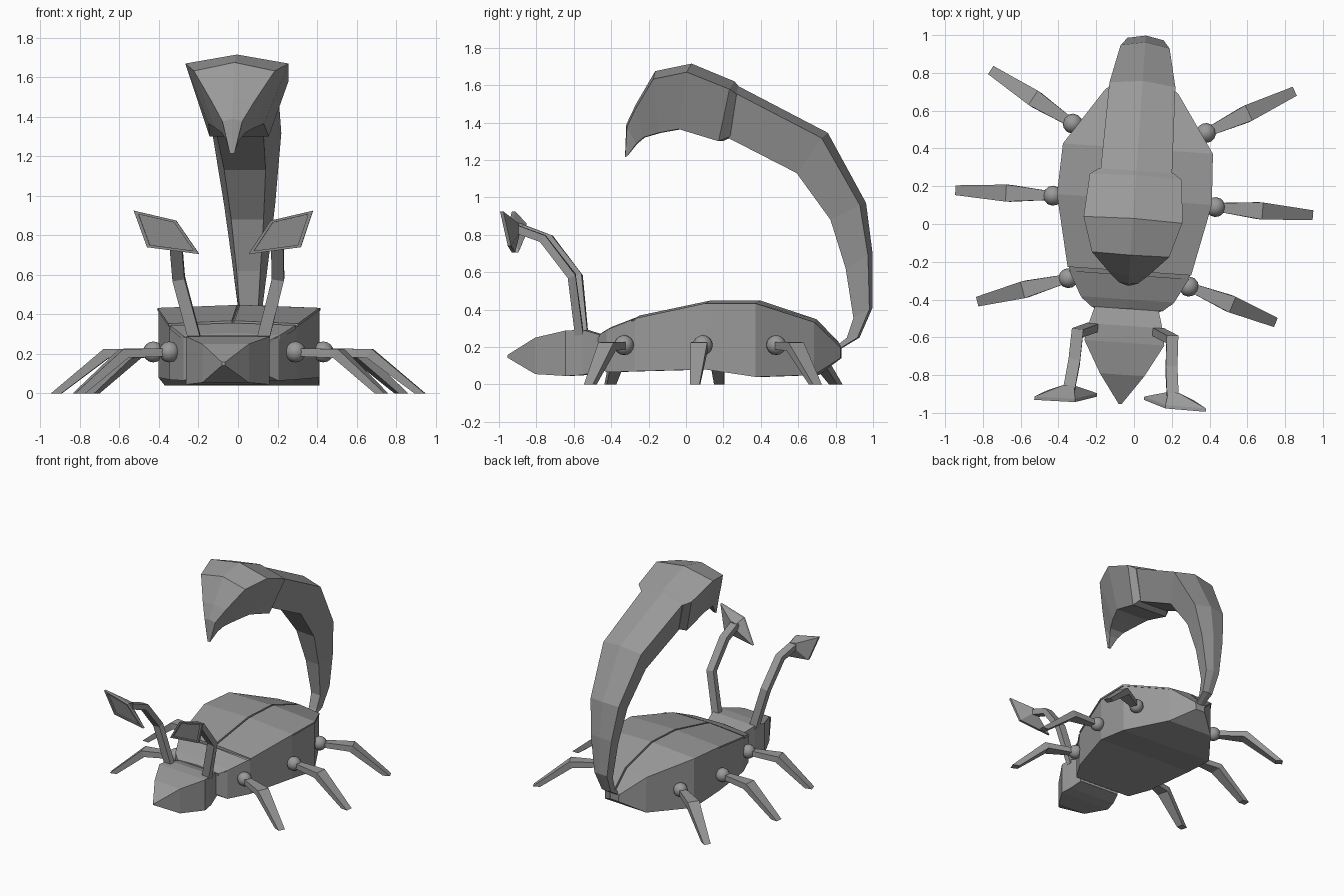
import bpy, bmesh, math
from mathutils import Vector, Matrix

if "Cube" in bpy.data.objects:
    bpy.data.objects.remove(bpy.data.objects["Cube"])

grey = bpy.data.materials.new("stone_grey")
grey.diffuse_color = (0.32, 0.32, 0.32, 1)
grey.use_nodes = True
grey.node_tree.nodes["Principled BSDF"].inputs["Base Color"].default_value = grey.diffuse_color

# The whole animal is symmetric, but stands turned a little about z
PLACE = Matrix.Translation((-0.007, 0, 0)) @ Matrix.Rotation(math.radians(-4), 4, 'Z')


def finish(bm, name):
    bmesh.ops.recalc_face_normals(bm, faces=bm.faces[:])
    bm.transform(PLACE)
    me = bpy.data.meshes.new(name)
    bm.to_mesh(me)
    bm.free()
    me.materials.append(grey)
    ob = bpy.data.objects.new(name, me)
    bpy.context.collection.objects.link(ob)
    return ob


def loft(name, rings):
    """Skin a list of equal-length point rings and cap both ends."""
    bm = bmesh.new()
    vs = [[bm.verts.new(p) for p in r] for r in rings]
    n = len(rings[0])
    for a, b in zip(vs, vs[1:]):
        for i in range(n):
            j = (i + 1) % n
            bm.faces.new((a[i], a[j], b[j], b[i]))
    bm.faces.new(vs[0])
    bm.faces.new(vs[-1])
    return finish(bm, name)


def box_ring(y, hw, zb, zt):
    return [(-hw, y, zb), (hw, y, zb), (hw, y, zt), (-hw, y, zt)]


# Body: y, half width, bottom, top
body = [(-.46, .17, .10, .25), (-.41, .24, .065, .285), (-.25, .322, .07, .345),
        (.13, .405, .08, .425), (.40, .392, .04, .425), (.70, .19, .05, .325),
        (.83, .04, .14, .19)]
loft("body", [box_ring(*s) for s in body])

# Front collar plate, slightly ridged, ahead of the wing cases
collar = [(-.45, .19, .265), (-.40, .248, .295), (-.27, .318, .345)]
loft("collar_plate", [[(-w, y, z - .02), (w, y, z - .02), (w, y, z), (0, y, z + .012),
                       (-w, y, z)] for y, w, z in collar])

# Two wing cases with a narrow slit between them
for side, s in (("right", 1), ("left", -1)):
    rings = []
    for y, w, zb, zt in body[2:]:
        w += .006
        rings.append([(s * .007, y, zt - .005), (s * w, y, zt - .005),
                      (s * w, y, zt + .008), (s * .007, y, zt + .023)])
    loft(side + "_wing_case", rings)

# Head: box sections closing to a blunt point
head = [(-.45, .17, .075, .265), (-.54, .195, .05, .292), (-.63, .212, .045, .288),
        (-.80, .118, .055, .25), (-.955, .008, .142, .158)]
loft("head", [box_ring(*s) for s in head])


# Tail and stinger: outer y, z, inner y, z, outer and inner half width
def tail_ring(oy, oz, iy, iz, wo, wi, drop=.13):
    ey, ez = oy + (iy - oy) * drop, oz + (iz - oz) * drop
    return [(0, oy, oz), (wo, ey, ez), (wi, iy, iz), (-wi, iy, iz), (-wo, ey, ez)]


tail = [(.83, .19, .82, .215, .03, .025), (.93, .25, .865, .25, .042, .035),
        (1.0, .41, .90, .355, .058, .042), (1.0, .70, .86, .62, .095, .06),
        (.965, .97, .78, .88, .13, .082), (.76, 1.345, .60, 1.13, .175, .105),
        (.27, 1.60, .22, 1.325, .19, .12)]
loft("tail", [tail_ring(*t) for t in tail])

stinger = [(.29, 1.585, .245, 1.325, .195, .125), (.26, 1.62, .185, 1.30, .245, .15),
           (.03, 1.715, -.03, 1.365, .262, .14), (-.165, 1.675, -.14, 1.345, .205, .10),
           (-.27, 1.495, -.225, 1.32, .105, .06), (-.32, 1.39, -.265, 1.285, .05, .035),
           (-.327, 1.215, -.315, 1.22, .012, .01)]
loft("stinger", [tail_ring(*t) for t in stinger])

# Legs: hip x, y and foot x, y on one side, mirrored to the other
legs = {"front": (.32, -.31, .785, -.465), "middle": (.431, .12, .941, .113),
        "rear": (.354, .508, .80, .757)}
for label, (hx, hy, fx, fy) in legs.items():
    for side, s in (("right", 1), ("left", -1)):
        hip = Vector((s * hx, hy, 0))
        d = Vector((s * fx, fy, 0)) - hip
        length = d.length
        d.normalize()
        p = Vector((-d.y, d.x, 0))
        # distance and height of upper and lower edge, half width
        prof = [(0, .228, 0, .188, .022), (.25, .225, .225, .18, .045),
                (length + .008, 0, length - .045, 0, .026)]
        rings = []
        for ta, za, tb, zb, w in prof:
            top, low = hip + d * ta, hip + d * tb
            top.z, low.z = za, zb
            rings.append([top + p * w, top - p * w, low - p * w, low + p * w])
        loft(f"{label}_{side}_leg", rings)

        bm = bmesh.new()
        bmesh.ops.create_uvsphere(bm, u_segments=12, v_segments=8, radius=.053,
                                  matrix=Matrix.Translation((s * hx, hy, .21)))
        ball = finish(bm, f"{label}_{side}_hip_joint")
        for f in ball.data.polygons:
            f.use_smooth = True

# Pincer arms with flared, dished end plates
path = [(.172, -.56, .27), (.252, -.595, .58), (.258, -.75, .78), (.275, -.895, .832)]
corners = [(.125, -.925, .705), (.24, -.962, .875), (.455, -.965, .925), (.39, -.928, .74)]
for side, s in (("right", 1), ("left", -1)):
    pts = [Vector((s * x, y, z)) for x, y, z in path]
    rings = []
    for i, q in enumerate(pts):
        t = (pts[min(i + 1, 3)] - pts[max(i - 1, 0)]).normalized()
        n = t.cross(Vector((1, 0, 0))).normalized()
        u = n.cross(t).normalized()
        w, h = .031, .022
        rings.append([q + u * w + n * h, q - u * w + n * h,
                      q - u * w - n * h, q + u * w - n * h])
    loft(side + "_pincer_arm", rings)

    plate = [Vector((s * x, y, z)) for x, y, z in corners]
    mid = sum(plate, Vector()) / 4
    back = Vector((0, .018, 0))
    root = [Vector((s * x, -.875, z)) for x, z in
            ((.245, .80), (.25, .85), (.305, .86), (.30, .81))]
    inner = [mid + (c - mid) * .84 for c in plate]
    loft(side + "_pincer_plate", [root, [c + back for c in plate], plate, inner,
                                  [c + Vector((0, .012, 0)) for c in inner]])
